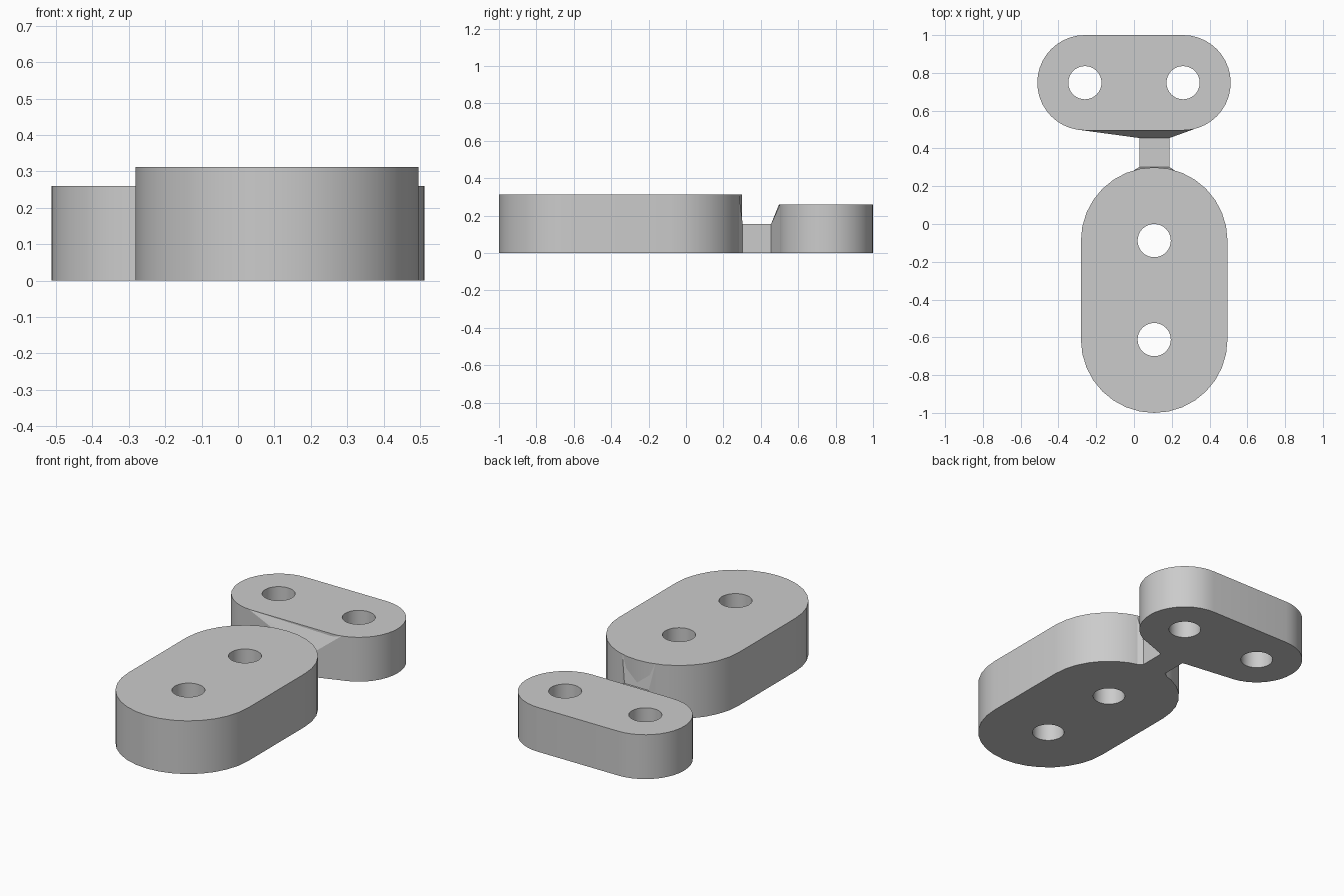
import bpy, bmesh, math

cube = bpy.data.objects.get("Cube")
if cube:
    bpy.data.objects.remove(cube, do_unlink=True)

grey = bpy.data.materials.new("plain grey")
grey.use_nodes = True
COLOUR = (0.6, 0.6, 0.6, 1.0)
grey.diffuse_color = COLOUR
grey.node_tree.nodes["Principled BSDF"].inputs["Base Color"].default_value = COLOUR


def finish(name, bm, smooth=True):
    bmesh.ops.recalc_face_normals(bm, faces=bm.faces[:])
    mesh = bpy.data.meshes.new(name)
    bm.to_mesh(mesh)
    bm.free()
    mesh.materials.append(grey)
    obj = bpy.data.objects.new(name, mesh)
    bpy.context.collection.objects.link(obj)
    if smooth:
        bpy.ops.object.select_all(action='DESELECT')
        obj.select_set(True)
        bpy.context.view_layer.objects.active = obj
        bpy.ops.object.shade_smooth_by_angle(angle=math.radians(30))
    return obj


def arc(cx, cy, r, start, sweep, n):
    return [(cx + r * math.cos(start + sweep * i / n),
             cy + r * math.sin(start + sweep * i / n)) for i in range(n + 1)]


def slotted_plate(name, a, b, radius, height, hole, segments):
    """Round-ended plate around centres a and b, with a through hole at each."""
    heading = math.atan2(b[1] - a[1], b[0] - a[0])
    outline = (arc(*b, radius, heading - math.pi / 2, math.pi, segments)
               + arc(*a, radius, heading + math.pi / 2, math.pi, segments))
    loops = [outline] + [arc(*c, hole, 0, 2 * math.pi, 32)[:-1] for c in (a, b)]
    bm = bmesh.new()
    edges = []
    for loop in loops:
        verts = [bm.verts.new((x, y, 0)) for x, y in loop]
        edges += [bm.edges.new((v, verts[i - 1])) for i, v in enumerate(verts)]
    bmesh.ops.triangle_fill(bm, edges=edges, use_beauty=True, normal=(0, 0, 1))
    grown = bmesh.ops.extrude_face_region(bm, geom=bm.faces[:], use_keep_orig=True)
    top = [g for g in grown["geom"] if isinstance(g, bmesh.types.BMVert)]
    bmesh.ops.translate(bm, verts=top, vec=(0, 0, height))
    return finish(name, bm)


def hull(name, columns):
    """Convex block from (x, y, top height) columns standing on the ground."""
    bm = bmesh.new()
    for x, y, top in columns:
        bm.verts.new((x, y, 0))
        bm.verts.new((x, y, top))
    bmesh.ops.convex_hull(bm, input=bm.verts[:])
    bmesh.ops.dissolve_limit(bm, angle_limit=0.01, verts=bm.verts[:], edges=bm.edges[:])
    return finish(name, bm, smooth=False)


# Two plates, one lengthwise and one crosswise
slotted_plate("front_plate", (0.107, -0.612), (0.107, -0.088), 0.388, 0.312, 0.088, 16)
slotted_plate("rear_plate", (-0.26, 0.748), (0.26, 0.748), 0.252, 0.26, 0.088, 20)

# Narrow neck joining them
NECK_L, NECK_R, NECK_H = 0.03, 0.187, 0.155
hull("neck", [(x, y, NECK_H) for x in (NECK_L, NECK_R) for y in (0.27, 0.465)])

# Sloped flares where the neck runs into each plate
hull("rear_flare", [(NECK_L, 0.455, NECK_H), (NECK_R, 0.455, NECK_H),
                    (-0.28, 0.497, 0.26), (0.32, 0.503, 0.26)])
hull("front_flare", [(NECK_L, 0.303, NECK_H), (NECK_R, 0.303, NECK_H),
                     (0.0, 0.284, 0.31), (0.214, 0.284, 0.31)])
